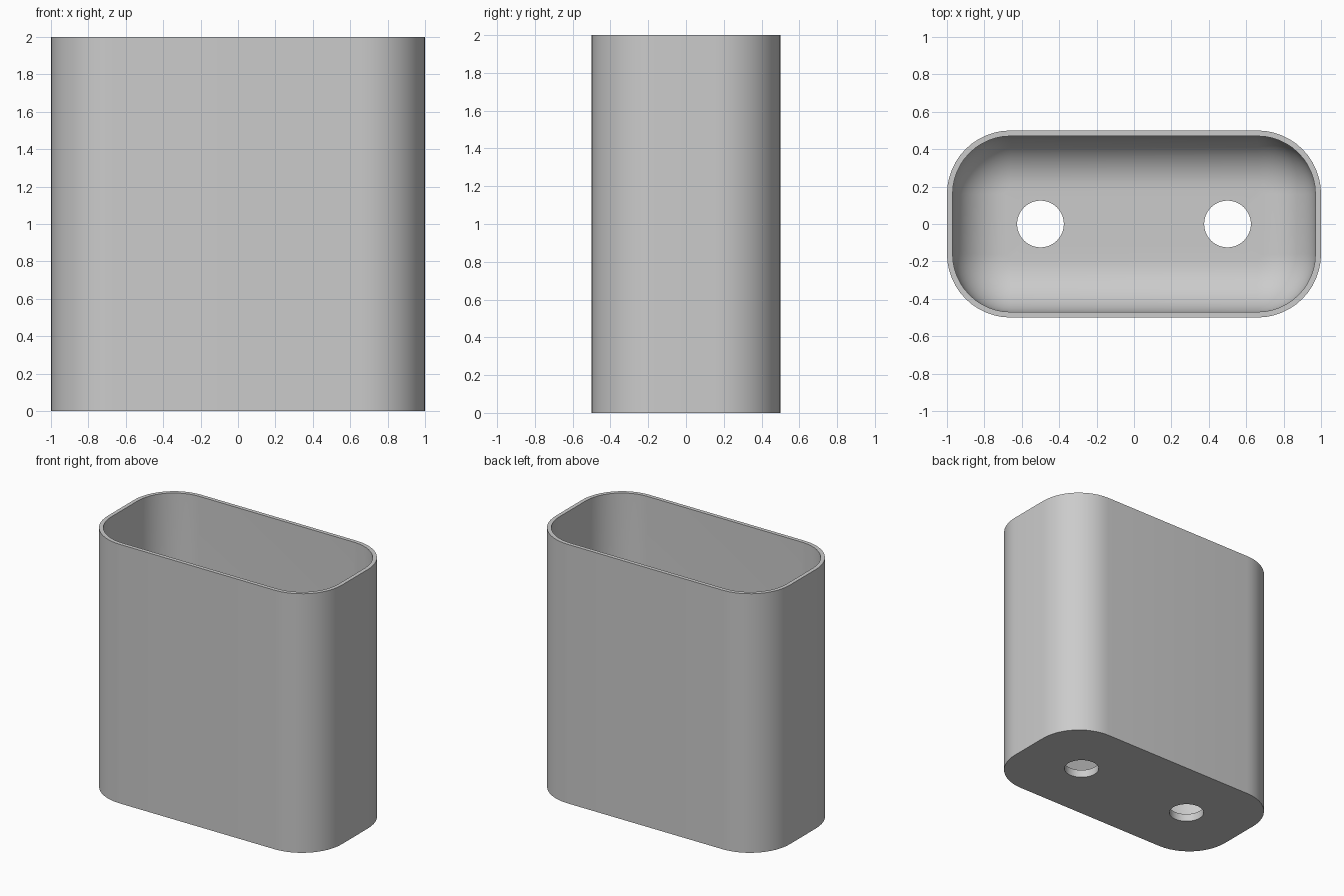
import bpy, bmesh
from math import cos, sin, pi, radians

cube = bpy.data.objects.get("Cube")
if cube:
    bpy.data.objects.remove(cube)

HALF_X, HALF_Y, HEIGHT = 1.0, 0.5, 2.0
CORNER, WALL, FLOOR, FILLET = 0.34, 0.03, 0.06, 0.28
HOLE_X, HOLE_R = 0.5, 0.125
CORNER_STEPS, FILLET_STEPS, HOLE_STEPS = 12, 12, 48

bm = bmesh.new()


def loop(points, z):
    """Closed ring of vertices at one height."""
    return [bm.verts.new((x, y, z)) for x, y in points]


def rounded_rectangle(inset, z):
    """Outline of the holder, moved inwards by inset."""
    r = CORNER - inset
    cx, cy = HALF_X - CORNER, HALF_Y - CORNER
    points = []
    for quarter, (sx, sy) in enumerate([(1, 1), (-1, 1), (-1, -1), (1, -1)]):
        for i in range(CORNER_STEPS + 1):
            a = (quarter + i / CORNER_STEPS) * pi / 2
            points.append((sx * cx + r * cos(a), sy * cy + r * sin(a)))
    return loop(points, z)


def circle(x, z):
    angles = [2 * pi * i / HOLE_STEPS for i in range(HOLE_STEPS)]
    return loop([(x + HOLE_R * cos(a), HOLE_R * sin(a)) for a in angles], z)


def skin(a, b):
    """Quads between two rings."""
    for i in range(len(a)):
        j = (i + 1) % len(a)
        bm.faces.new((a[i], a[j], b[j], b[i]))


def fill(rings):
    """Flat face bounded by the first ring, with the others as holes."""
    edges = []
    for ring in rings:
        for i, v in enumerate(ring):
            w = ring[(i + 1) % len(ring)]
            edges.append(bm.edges.get((v, w)) or bm.edges.new((v, w)))
    bmesh.ops.triangle_fill(bm, edges=edges, use_beauty=True)


# Outer wall, rim, inner wall and the fillet down to the floor
rings = [rounded_rectangle(0, 0), rounded_rectangle(0, HEIGHT),
         rounded_rectangle(WALL, HEIGHT)]
for i in range(FILLET_STEPS + 1):
    a = i / FILLET_STEPS * pi / 2
    rings.append(rounded_rectangle(WALL + FILLET * (1 - cos(a)),
                                   FLOOR + FILLET * (1 - sin(a))))
for a, b in zip(rings, rings[1:]):
    skin(a, b)

# Drain holes through the floor
lower = [circle(s * HOLE_X, 0) for s in (-1, 1)]
upper = [circle(s * HOLE_X, FLOOR) for s in (-1, 1)]
for a, b in zip(lower, upper):
    skin(a, b)

# Underside and inner floor
fill([rings[0]] + lower)
fill([rings[-1]] + upper)
bmesh.ops.recalc_face_normals(bm, faces=bm.faces)

mesh = bpy.data.meshes.new("holder_body")
bm.to_mesh(mesh)
bm.free()
holder = bpy.data.objects.new("holder_body", mesh)
bpy.context.collection.objects.link(holder)

# Plain grey
grey = bpy.data.materials.new("light_grey")
grey.use_nodes = True
colour = (0.6, 0.6, 0.6, 1)
grey.diffuse_color = colour
grey.node_tree.nodes["Principled BSDF"].inputs["Base Color"].default_value = colour
mesh.materials.append(grey)

# Smooth curves, sharp rims
bpy.ops.object.select_all(action='DESELECT')
holder.select_set(True)
bpy.context.view_layer.objects.active = holder
bpy.ops.object.shade_smooth_by_angle(angle=radians(35))
